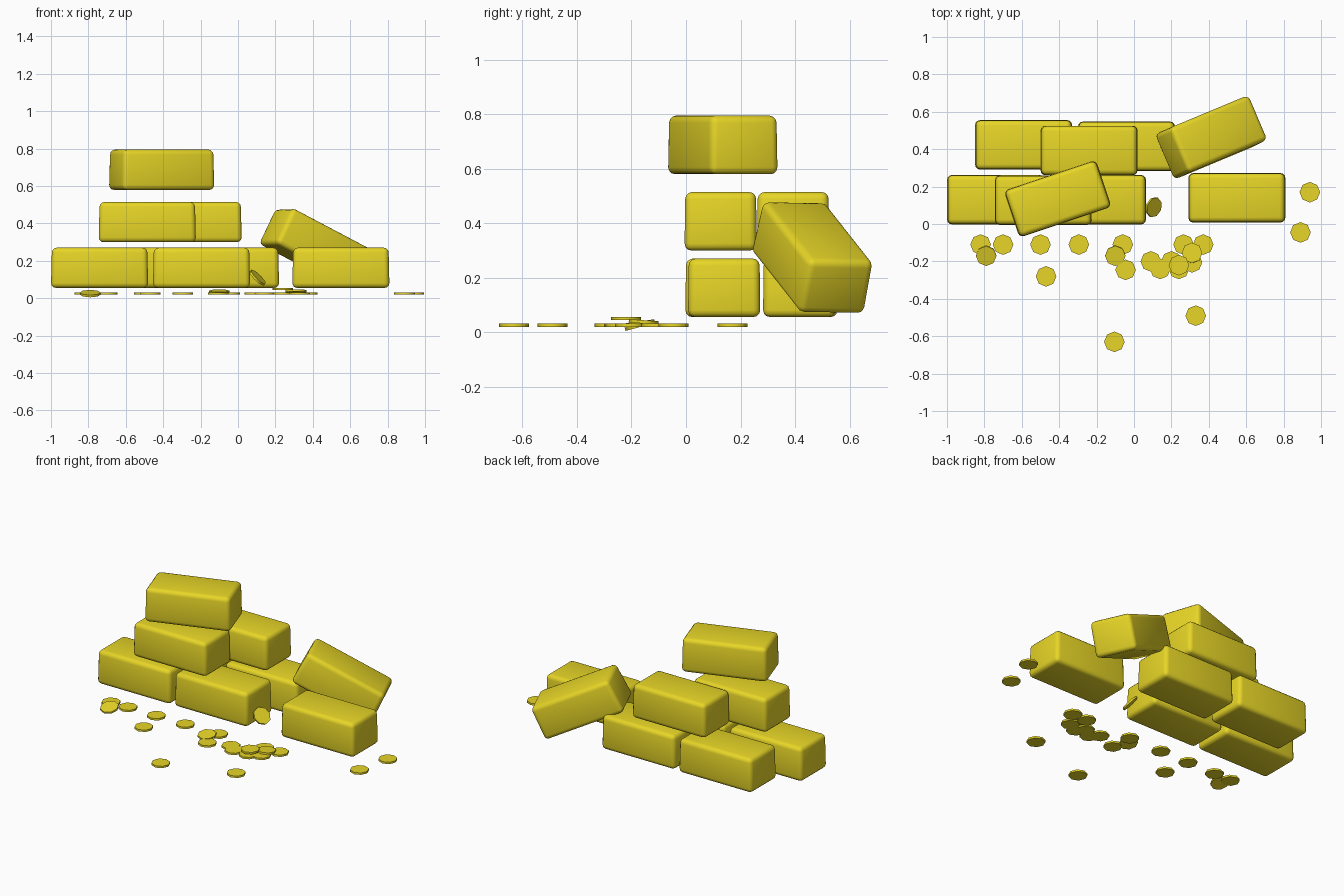
import bpy, bmesh
from math import radians

if "Cube" in bpy.data.objects:
    bpy.data.objects.remove(bpy.data.objects["Cube"])

gold = bpy.data.materials.new("gold")
gold.diffuse_color = (0.80, 0.67, 0.02, 1)
gold.use_nodes = True
gold.node_tree.nodes["Principled BSDF"].inputs["Base Color"].default_value = gold.diffuse_color


def finish(bm, name, loc, rot, angle):
    mesh = bpy.data.meshes.new(name)
    bm.to_mesh(mesh)
    bm.free()
    ob = bpy.data.objects.new(name, mesh)
    bpy.context.collection.objects.link(ob)
    ob.location = loc
    ob.rotation_euler = [radians(a) for a in rot]
    mesh.materials.append(gold)
    bpy.ops.object.select_all(action='DESELECT')
    ob.select_set(True)
    bpy.context.view_layer.objects.active = ob
    bpy.ops.object.shade_smooth_by_angle(angle=radians(angle))
    return ob


def ingot(name, loc, rot=(0, 0, 0)):
    # rounded block, very slightly narrower at the top
    bm = bmesh.new()
    bmesh.ops.create_cube(bm, size=1)
    for v in bm.verts:
        s = 0.98 if v.co.z > 0 else 1.0
        v.co.x *= 0.52 * s
        v.co.y *= 0.265 * s
        v.co.z *= 0.215
    bmesh.ops.bevel(bm, geom=bm.edges[:], offset=0.026, segments=3,
                    profile=0.5, affect='EDGES')
    finish(bm, name, loc, rot, 40)


def coin(name, loc, rot=(0, 0, 0)):
    # eight-sided thin disc
    bm = bmesh.new()
    bmesh.ops.create_cone(bm, cap_ends=True, segments=8, radius1=0.055,
                          radius2=0.055, depth=0.012)
    finish(bm, name, loc, rot, 50)


# stacked ingots
ingots = [
    ("ingot_front_left", (-0.74, 0.13, 0.163)),
    ("ingot_front_middle", (-0.195, 0.13, 0.163)),
    ("ingot_front_right", (0.55, 0.14, 0.163)),
    ("ingot_back_left", (-0.59, 0.423, 0.163)),
    ("ingot_back_middle", (-0.04, 0.415, 0.163)),
    ("ingot_second_front", (-0.485, 0.127, 0.407)),
    ("ingot_second_back", (-0.24, 0.393, 0.407)),
]
for n, loc in ingots:
    ingot(n, loc)
ingot("ingot_top", (-0.408, 0.135, 0.687), (0, 0, 18.5))
ingot("ingot_leaning", (0.415, 0.465, 0.275), (-1, 26, 22.6))

# coins lying flat on the floor
flat = [(-.82, -.11), (-.70, -.11), (-.50, -.11), (-.47, -.28), (-.295, -.11),
        (-.06, -.11), (-.045, -.245), (.09, -.20), (.14, -.24), (.20, -.20),
        (.24, -.24), (.31, -.205), (.265, -.11), (.37, -.11), (.33, -.49),
        (-.105, -.63), (.89, -.045), (.94, .17)]
for i, (x, y) in enumerate(flat):
    coin(f"coin_flat_{i}", (x, y, 0.026))

# coins resting on others
coin("coin_tilted_left", (-.79, -.17, 0.025), (15, 0, 0))
coin("coin_upper_middle", (-.10, -.17, 0.034), (8, 0, 0))
coin("coin_upper_right", (.24, -.22, 0.050))
coin("coin_upper_back", (.31, -.155, 0.038), (-4, 0, 0))
coin("coin_leaning", (.105, .09, 0.11), (0, 46, -20))
